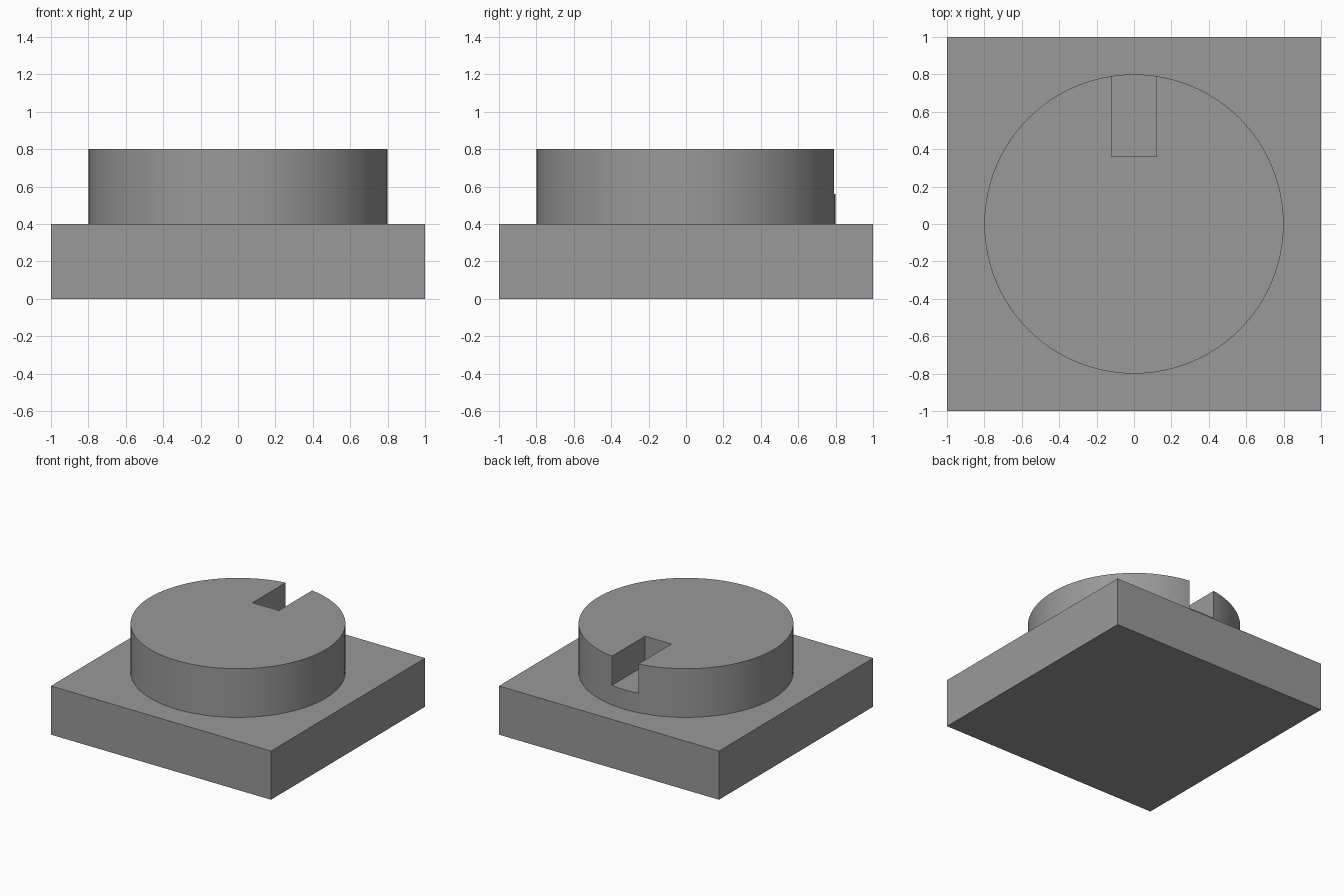
import bpy
import math

if "Cube" in bpy.data.objects:
    bpy.data.objects.remove(bpy.data.objects["Cube"])

grey = bpy.data.materials.new("mid_grey")
grey.diffuse_color = (0.32, 0.32, 0.32, 1)
grey.use_nodes = True
grey.node_tree.nodes["Principled BSDF"].inputs["Base Color"].default_value = grey.diffuse_color


def box(name, lo, hi):
    """Axis-aligned box between two corners."""
    centre = [(a + b) / 2 for a, b in zip(lo, hi)]
    bpy.ops.mesh.primitive_cube_add(size=1, location=centre)
    ob = bpy.context.object
    ob.name = name
    ob.scale = [b - a for a, b in zip(lo, hi)]
    bpy.ops.object.transform_apply(location=False, rotation=False, scale=True)
    ob.data.materials.append(grey)
    return ob


# Square base plate
box("base_plate", (-1, -1, 0), (1, 1, 0.4))

# Cutter for the keyway at the back of the disc
cutter = box("keyway_cutter", (-0.12, 0.36, 0.56), (0.12, 1.0, 1.0))
cutter.hide_render = True

# Round boss on the plate
bpy.ops.mesh.primitive_cylinder_add(vertices=96, radius=0.8, depth=0.4,
                                    location=(0, 0, 0.6))
boss = bpy.context.object
boss.name = "round_boss"
boss.data.materials.append(grey)

# Cut the keyway, then smooth only the round wall
cut = boss.modifiers.new("keyway", 'BOOLEAN')
cut.operation = 'DIFFERENCE'
cut.solver = 'EXACT'
cut.object = cutter
bpy.ops.object.modifier_apply(modifier=cut.name)
bpy.data.objects.remove(cutter)
bpy.ops.object.shade_smooth_by_angle(angle=math.radians(30))
